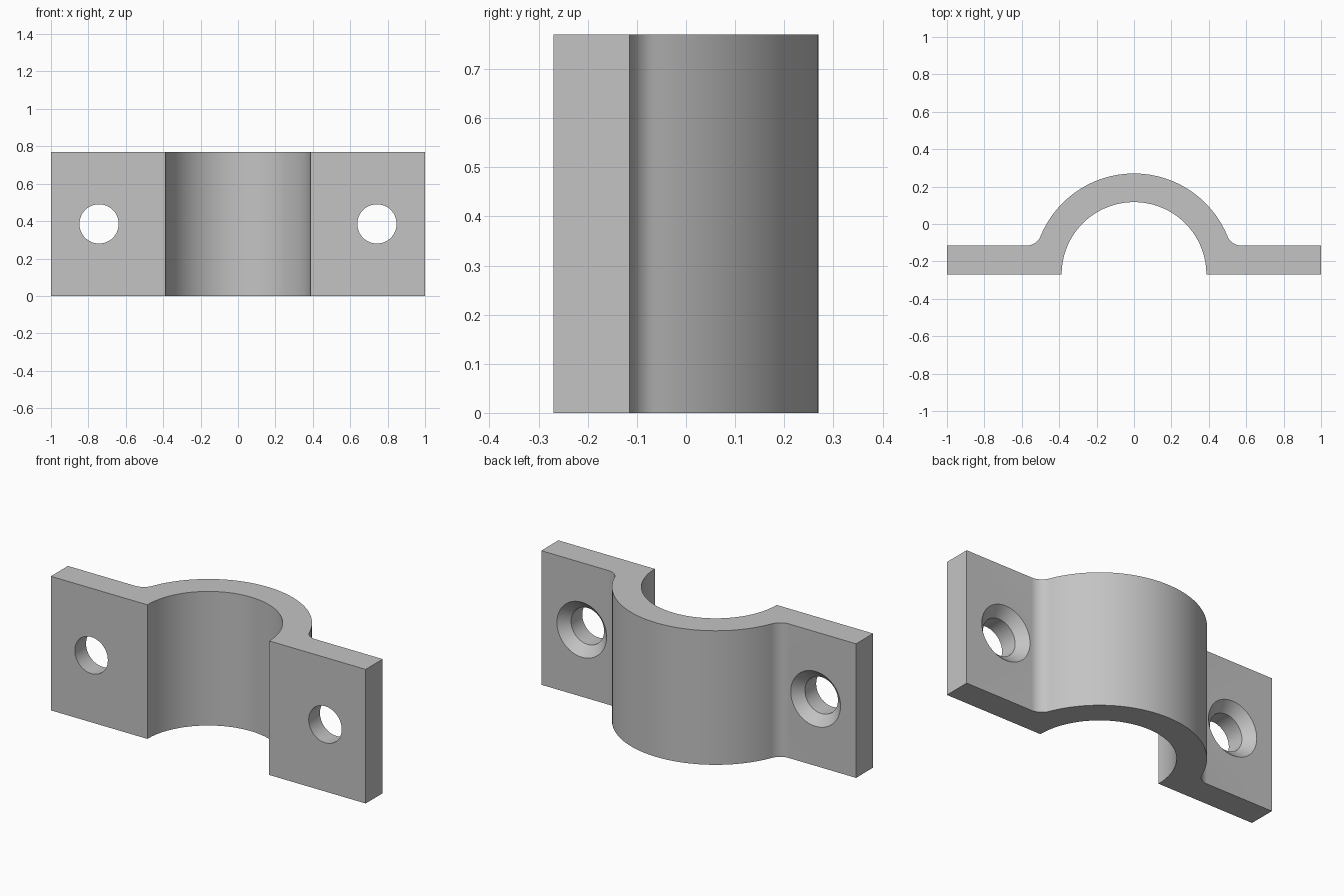
import bpy, bmesh
from math import sin, cos, atan2, pi, sqrt, radians
from mathutils import Matrix

cube = bpy.data.objects.get("Cube")
if cube:
    bpy.data.objects.remove(cube)

HEIGHT = 0.77
BACK, FLANGE = -0.27, -0.115       # mounting plane and flange face
R_IN, R_OUT, FILLET = 0.387, 0.54, 0.08
HOLE_X, HOLE_R, SINK_R = 0.743, 0.105, 0.158

steel = bpy.data.materials.new("grey_metal")
steel.use_nodes = True
colour = (0.55, 0.55, 0.55, 1)
steel.diffuse_color = colour
steel.node_tree.nodes["Principled BSDF"].inputs["Base Color"].default_value = colour


def arc(cx, cy, r, a0, a1, n):
    return [(cx + r * cos(a0 + (a1 - a0) * i / n),
             cy + r * sin(a0 + (a1 - a0) * i / n)) for i in range(n + 1)]


def make_object(name, bm):
    bmesh.ops.recalc_face_normals(bm, faces=bm.faces)
    mesh = bpy.data.meshes.new(name)
    bm.to_mesh(mesh)
    bm.free()
    mesh.materials.append(steel)
    obj = bpy.data.objects.new(name, mesh)
    bpy.context.collection.objects.link(obj)
    return obj


# Strap outline: half arch with a fillet into the flange, then mirrored
fy = FLANGE + FILLET
fx = sqrt((R_OUT + FILLET) ** 2 - (fy - BACK) ** 2)
join = atan2(fy - BACK, fx)
outer = arc(0, BACK, R_OUT, pi / 2, join, 32)
fillet = arc(fx, fy, FILLET, join + pi, 1.5 * pi, 12)
right = outer + fillet[1:] + [(1, FLANGE), (1, BACK)]
right += arc(0, BACK, R_IN, 0, pi / 2, 40)
left = [(-x, y) for x, y in reversed(right[1:-1])]

bm = bmesh.new()
face = bm.faces.new([bm.verts.new((x, y, 0)) for x, y in right + left])
up = bmesh.ops.extrude_face_region(bm, geom=[face])["geom"]
bmesh.ops.translate(bm, vec=(0, 0, HEIGHT),
                    verts=[v for v in up if isinstance(v, bmesh.types.BMVert)])
strap = make_object("pipe_strap", bm)


# Countersunk screw holes: lathed cutter around the y axis
def screw_cutter(name, x):
    sink = SINK_R - HOLE_R
    profile = [(HOLE_R, BACK - 0.1), (HOLE_R, FLANGE - sink),
               (SINK_R, FLANGE), (SINK_R, FLANGE + 0.1)]
    bm = bmesh.new()
    rings = [[bm.verts.new((x + px, y, HEIGHT / 2 + pz))
              for px, pz in arc(0, 0, r, 0, 2 * pi, 48)[:-1]] for r, y in profile]
    for a, b in zip(rings, rings[1:]):
        for i in range(len(a)):
            bm.faces.new((a[i - 1], a[i], b[i], b[i - 1]))
    bm.faces.new(rings[0])
    bm.faces.new(rings[-1])
    return make_object(name, bm)


cutters = [screw_cutter("left_hole_cutter", HOLE_X),
           screw_cutter("right_hole_cutter", -HOLE_X)]
bpy.context.view_layer.objects.active = strap
strap.select_set(True)
for cutter in cutters:
    mod = strap.modifiers.new("screw_hole", "BOOLEAN")
    mod.operation = "DIFFERENCE"
    mod.solver = "EXACT"
    mod.object = cutter
    bpy.ops.object.modifier_apply(modifier=mod.name)
    bpy.data.objects.remove(cutter)

bpy.ops.object.select_all(action="DESELECT")
strap.select_set(True)
bpy.ops.object.shade_smooth_by_angle(angle=radians(30))
